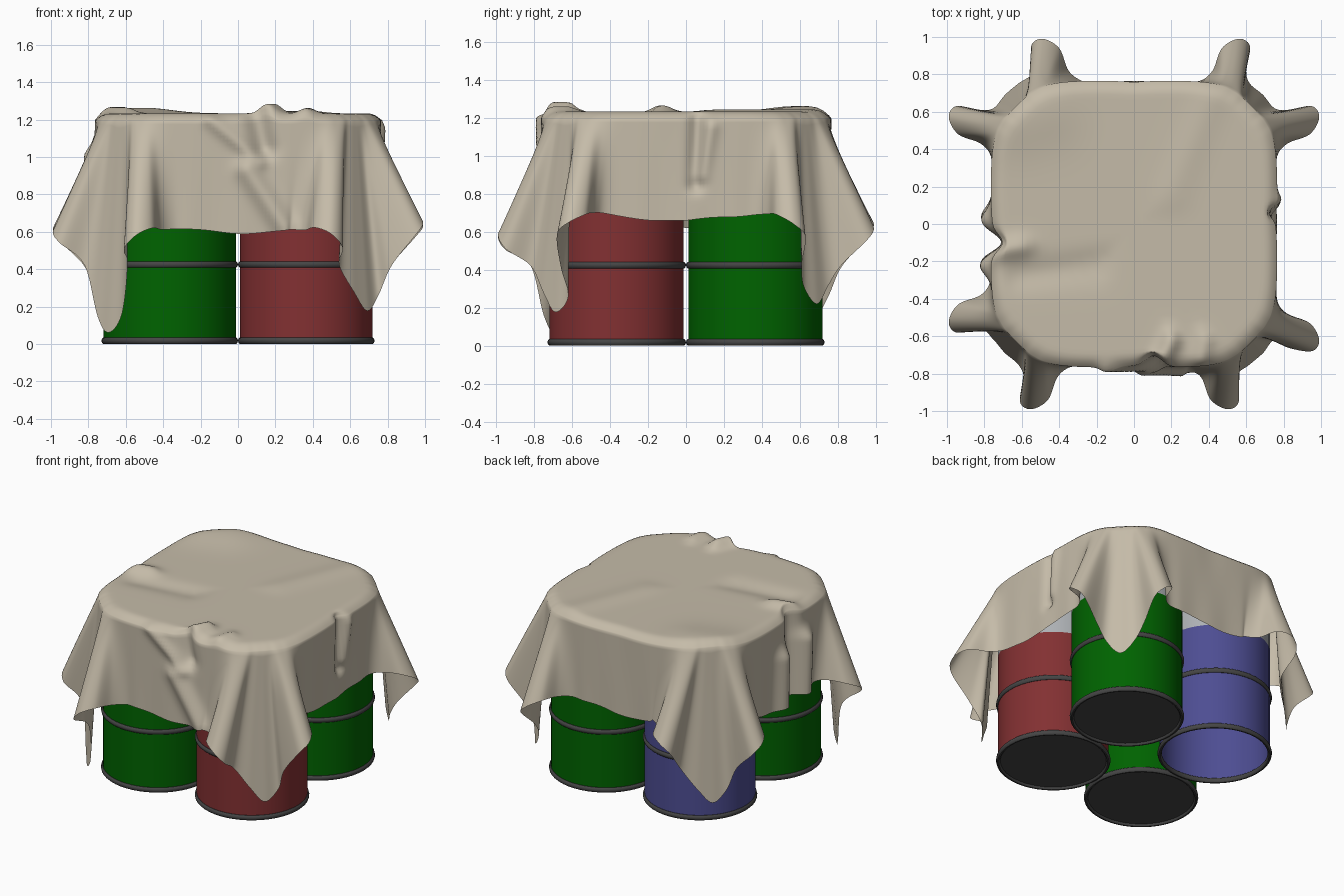
import bpy, bmesh, math
from mathutils import Vector

cube = bpy.data.objects.get("Cube")
if cube:
    bpy.data.objects.remove(cube)


def material(name, rgb):
    m = bpy.data.materials.new(name)
    m.use_nodes = True
    m.diffuse_color = (*rgb, 1)
    bsdf = m.node_tree.nodes["Principled BSDF"]
    bsdf.inputs["Base Color"].default_value = (*rgb, 1)
    bsdf.inputs["Roughness"].default_value = 0.8
    return m


CLOTH = material("beige cloth", (0.56, 0.50, 0.395))
GREEN = material("green paint", (0.0, 0.125, 0.0))
RED = material("red paint", (0.225, 0.03, 0.032))
BLUE = material("blue paint", (0.075, 0.075, 0.29))
DARK = material("dark metal", (0.06, 0.06, 0.06))
PALE = material("pale metal", (0.42, 0.44, 0.46))


def finish(bm, name, mat, location=(0, 0, 0), angle=40):
    bmesh.ops.remove_doubles(bm, verts=bm.verts, dist=1e-5)
    bmesh.ops.recalc_face_normals(bm, faces=bm.faces)
    mesh = bpy.data.meshes.new(name)
    bm.to_mesh(mesh)
    bm.free()
    mesh.materials.append(mat)
    ob = bpy.data.objects.new(name, mesh)
    ob.location = location
    bpy.context.collection.objects.link(ob)
    bpy.ops.object.select_all(action="DESELECT")
    ob.select_set(True)
    bpy.context.view_layer.objects.active = ob
    bpy.ops.object.shade_smooth_by_angle(angle=math.radians(angle))
    return ob


def lathe(name, profile, mat, location):
    """Spin an (r, z) profile around the z axis."""
    bm = bmesh.new()
    vs = [bm.verts.new((r, 0, z)) for r, z in profile]
    es = [bm.edges.new(p) for p in zip(vs, vs[1:])]
    bmesh.ops.spin(bm, geom=vs + es, axis=(0, 0, 1), cent=(0, 0, 0),
                   angle=math.tau, steps=48, use_merge=True)
    return finish(bm, name, mat, location)


# Drums
def drum(name, x, y, paint, has_base):
    loc = (x, y, 0)
    wall = 0.353
    lathe(name + "_lower_body", [(wall, 0.02), (wall, 0.76)], paint, loc)
    lathe(name + "_upper_body", [(wall, 0.76), (wall, 1.2), (0, 1.2)], PALE, loc)
    for part, z in (("bottom_rim", 0.018), ("middle_hoop", 0.425)):
        hoop = [(0.351 + 0.014 * math.cos(a), z + 0.018 * math.sin(a))
                for a in (k * math.tau / 10 for k in range(11))]
        lathe(f"{name}_{part}", hoop, DARK, loc)
    if has_base:
        base = [(0, 0.015), (0.35, 0.015), (0.35, 0.024), (0, 0.024)]
        lathe(name + "_base", base, DARK, loc)


C = 0.365
drum("front_right_drum", -C, -C, GREEN, True)
drum("front_left_drum", C, -C, RED, True)
drum("back_left_drum", C, C, GREEN, True)
drum("back_right_drum", -C, C, BLUE, False)

# Cloth outline: hem and top edge for one eighth, mirrored round with variation
TIP = {(1, 1): 0.22, (-1, 1): 0.17, (-1, -1): 0.06, (1, -1): 0.18}
LOBES = {(1, 1): (0.57, 0.56), (-1, 1): (0.57, 0.49),
         (-1, -1): (0.52, 0.55), (1, -1): (0.62, 0.50)}
SIDE_HEM = {(0, 1): 0.66, (0, -1): 0.62, (1, 1): 0.64, (1, -1): 0.59}


def eighth(sx, sy, swap):
    c = LOBES[sx, sy][swap]
    h = SIDE_HEM[(1, sy) if swap else (0, sx)]
    tip = TIP[sx, sy]
    rows = [  # hem out, hem along, hem height, top out, top along
        (0.765, 0, h, 0.76, 0),
        (0.76, 0.13, h + 0.005, 0.765, 0.13),
        (0.765, 0.25, h + 0.015, 0.765, 0.25),
        (0.765, c - 0.21, h + 0.03, 0.76, 0.36),
        (0.82, c - 0.14, h + 0.03, 0.75, 0.43),
        (0.94, c - 0.09, h + 0.03, 0.735, 0.49),
        (0.99, c, h - 0.01, 0.715, 0.53),
        (0.95, c + 0.06, h - 0.08, 0.695, 0.562),
        (0.82, c + 0.04, 0.42, 0.67, 0.587),
        (0.75, 0.62, tip + 0.09, 0.65, 0.61),
        (0.69, 0.69, tip, 0.63, 0.63)]
    out = []
    for a, b, z, ta, tb in rows:
        hem, top = ((b, a), (tb, ta)) if swap else ((a, b), (ta, tb))
        out.append((Vector((hem[0] * sx, hem[1] * sy, z)),
                    Vector((top[0] * sx, top[1] * sy, 1.195))))
    return out


loop = []
for sx, sy, first in ((1, 1, 0), (-1, 1, 1), (-1, -1, 0), (1, -1, 1)):
    loop += eighth(sx, sy, first)[:-1]
    loop += eighth(sx, sy, 1 - first)[:0:-1]


def smooth_loop(points, steps=7):
    """Closed Catmull-Rom curve."""
    n, out = len(points), []
    for i in range(n):
        p0, p1, p2, p3 = (points[(i + k) % n] for k in (-1, 0, 1, 2))
        for j in range(steps):
            t = j / steps
            out.append(0.5 * (2 * p1 + (p2 - p0) * t
                              + (2 * p0 - 5 * p1 + 4 * p2 - p3) * t * t
                              + (3 * p1 - p0 - 3 * p2 + p3) * t ** 3))
    return out


hem = smooth_loop([p[0] for p in loop])
edge = smooth_loop([p[1] for p in loop])

# Creases: start, end, radius, push
CREASES = [
    ((0.15, -0.73, 1.22), (0.20, -0.62, 1.22), 0.05, (0, 0, 0.055)),
    ((0.36, -0.72, 1.22), (0.38, -0.62, 1.22), 0.05, (0, 0, 0.03)),
    ((-0.15, -0.75, 1.2), (0.12, -0.77, 0.98), 0.04, (0, -0.03, 0)),
    ((0.05, -0.77, 0.93), (0.25, -0.77, 0.62), 0.06, (0, -0.05, 0)),
    ((0.10, -0.76, 1.22), (0.14, -0.76, 1.05), 0.06, (0, 0.06, 0)),
    ((0.76, 0.06, 1.2), (0.76, 0.05, 0.85), 0.04, (-0.04, 0, 0)),
    ((0.76, 0.13, 1.15), (0.76, 0.08, 0.9), 0.04, (0.025, 0, 0)),
    ((-0.76, 0.02, 0.95), (-0.76, 0.04, 0.6), 0.07, (-0.055, 0, 0)),
    ((-0.76, -0.10, 1.22), (-0.76, -0.10, 0.6), 0.06, (0.06, 0, 0)),
    ((-0.76, -0.22, 1.0), (-0.76, -0.20, 0.6), 0.07, (-0.06, 0, 0)),
    ((-0.72, -0.14, 1.22), (-0.60, -0.12, 1.22), 0.06, (0, 0, 0.035)),
    ((-0.62, 0.58, 1.22), (-0.5, 0.62, 1.22), 0.2, (0, 0, 0.03)),
    ((-0.6, -0.27, 1.22), (-0.2, -0.22, 1.22), 0.08, (0, 0, -0.02)),
    ((0.2, 0.15, 1.22), (0.4, 0.65, 1.22), 0.09, (0, 0, 0.012)),
]


def creased(p):
    q = p.copy()
    for a, b, rad, push in CREASES:
        a, b = Vector(a), Vector(b)
        t = max(0, min(1, (p - a).dot(b - a) / (b - a).length_squared))
        d = (p - a.lerp(b, t)).length
        q += Vector(push) * math.exp(-(d / rad) ** 2)
    return q


# Draped cloth: skirt rows, then a rounded shoulder and the top
SKIRT, TOP = 28, 20
bm = bmesh.new()
rows = []
for k in range(SKIRT + 1):
    t = 1 - k / SKIRT
    row = []
    for i, (h, e) in enumerate(zip(hem, edge)):
        p = e.lerp(h, t)
        p.z += t ** 3 * 0.012 * math.sin(i * 0.18) * math.cos(i * 0.07)
        row.append(bm.verts.new(creased(p)))
    rows.append(row)
for k in range(1, TOP):
    f = k / TOP
    s = 1 - f ** 1.7
    row = []
    for e in edge:
        z = 1.195 + 0.038 * (1 - max(0, 1 - (1 - s) / 0.09) ** 2)
        row.append(bm.verts.new(creased(Vector((e.x * s, e.y * s, z)))))
    rows.append(row)
n = len(hem)
for a, b in zip(rows, rows[1:]):
    for i in range(n):
        j = (i + 1) % n
        bm.faces.new((a[i], a[j], b[j], b[i]))
bm.faces.new(rows[-1])
finish(bm, "draped_cloth", CLOTH, angle=80)
